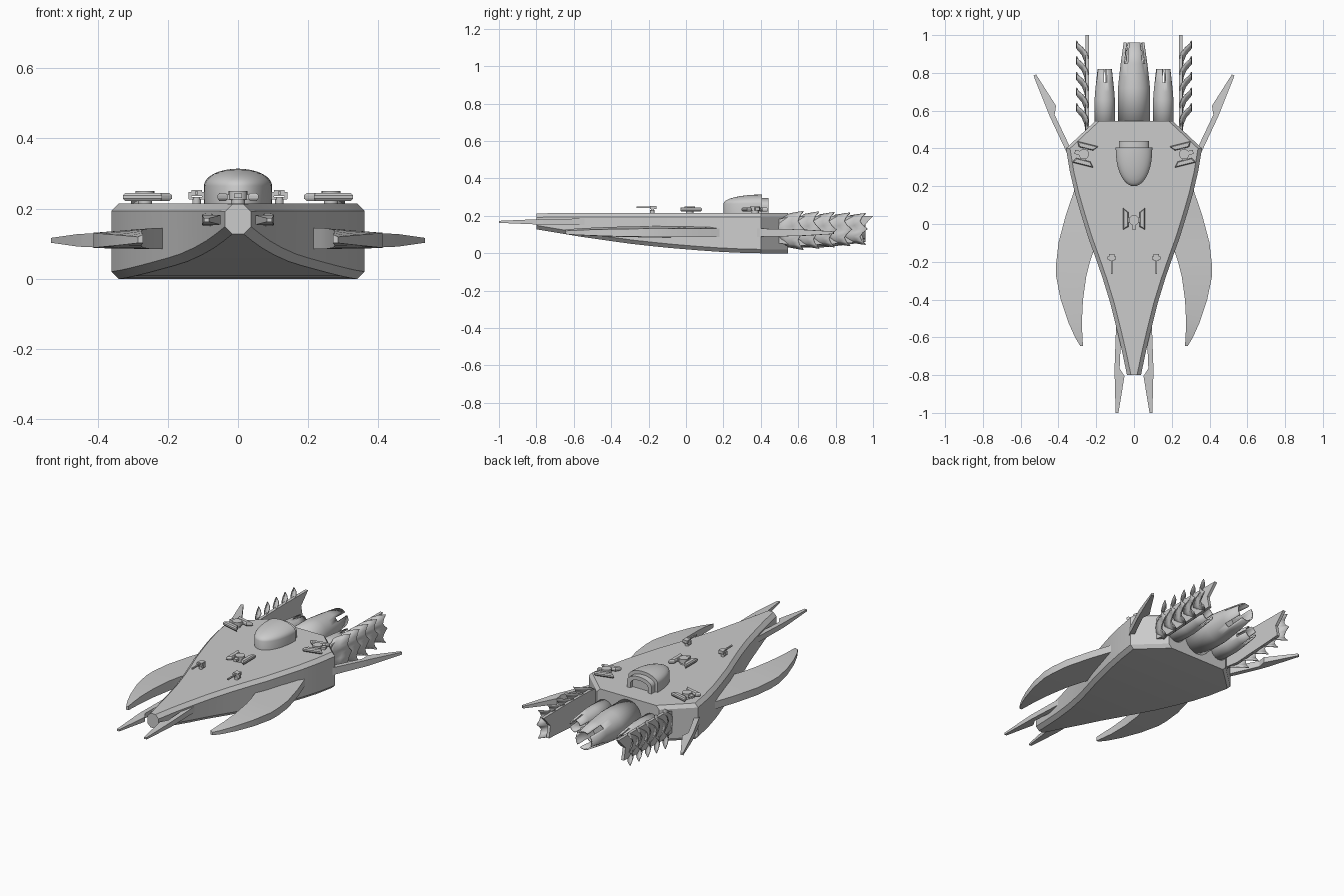
import bpy, bmesh
from math import sin, cos, pi, radians
from mathutils import Matrix, Vector

if "Cube" in bpy.data.objects:
    bpy.data.objects.remove(bpy.data.objects["Cube"])


def make(name, verts, faces, smooth=None, mat=None, solid=0):
    me = bpy.data.meshes.new(name)
    me.from_pydata([tuple(mat @ Vector(v)) if mat else v for v in verts], [], faces)
    bm = bmesh.new()
    bm.from_mesh(me)
    bmesh.ops.recalc_face_normals(bm, faces=bm.faces)
    bm.to_mesh(me)
    bm.free()
    ob = bpy.data.objects.new(name, me)
    bpy.context.collection.objects.link(ob)
    if solid:
        m = ob.modifiers.new("thickness", 'SOLIDIFY')
        m.thickness = solid
        m.offset = -1
    if smooth:
        bpy.ops.object.select_all(action='DESELECT')
        ob.select_set(True)
        bpy.context.view_layer.objects.active = ob
        bpy.ops.object.shade_smooth_by_angle(angle=radians(smooth))
    return ob


def loft(name, rings, **kw):
    n = len(rings[0])
    verts = [p for r in rings for p in r]
    faces = [(k*n+i, k*n+(i+1) % n, (k+1)*n+(i+1) % n, (k+1)*n+i)
             for k in range(len(rings)-1) for i in range(n)]
    faces += [tuple(range(n)), tuple(range(len(verts)-n, len(verts)))]
    return make(name, verts, faces, **kw)


def slab(name, outline, z0, z1, **kw):
    return loft(name, [[(x, y, z) for x, y in outline] for z in (z0, z1)], **kw)


def box(name, x0, x1, y0, y1, z0, z1, **kw):
    return slab(name, [(x0, y0), (x1, y0), (x1, y1), (x0, y1)], z0, z1, **kw)


def disc(name, r, z0, z1, n=16, **kw):
    c = [(r*cos(2*pi*i/n), r*sin(2*pi*i/n)) for i in range(n)]
    return slab(name, c, z0, z1, smooth=40, **kw)


# Hull: chamfered box sections (y, half width, bottom z, top z)
sections = [(-.80, .037, .128, .213), (-.68, .062, .108, .215), (-.56, .09, .088, .215),
            (-.42, .125, .068, .215), (-.29, .165, .05, .215), (-.18, .203, .038, .215),
            (-.07, .243, .027, .215), (.05, .28, .017, .215), (.16, .312, .009, .215),
            (.28, .34, .003, .215), (.40, .36, 0, .215), (.545, .205, 0, .215)]
rings = []
for y, w, b, t in sections:
    c = .021
    rings.append([(w-c, y, t), (w, y, t-c), (w, y, b+c), (w-c, y, b),
                  (c-w, y, b), (-w, y, b+c), (-w, y, t-c), (c-w, y, t)])
loft("hull", rings, smooth=25)

# Crescent side wings (y, inner x, outer x, half thickness)
wing = [(.19, .26, .312, .03), (.05, .25, .36, .03), (-.10, .20, .40, .03),
        (-.21, .236, .412, .03), (-.28, .253, .412, .029), (-.40, .27, .388, .026),
        (-.52, .276, .348, .021), (-.60, .273, .312, .016), (-.645, .27, .285, .012)]
for side, s in (("left", -1), ("right", 1)):
    loft(side + "_wing", [[(s*a, y, .115+h), (s*b, y, .112+h*.65), (s*b, y, .112-h*.8),
                           (s*a, y, .115-h)] for y, a, b, h in wing], smooth=30)

# Notched prongs at the nose and tail: (along, inner, outer, half thickness)
prong = [(-.03, -.018, .008, .02), (.0, -.018, .01, .019), (.195, -.012, .015, .016),
         (.235, -.038, .014, .015), (.43, -.008, .007, .006)]


def spike(name, s, base, direction, z, flip, thick):
    d = Vector(direction).normalized()
    o = Vector((d.y, -d.x)) * flip
    r = []
    for t, a, b, h in prong:
        p, q = Vector(base)+d*t+o*a, Vector(base)+d*t+o*b
        h *= thick
        r.append([(s*p.x, p.y, z-h), (s*q.x, q.y, z-h), (s*q.x, q.y, z+h), (s*p.x, p.y, z+h)])
    loft(name, r)


for side, s in (("left", -1), ("right", 1)):
    spike(side + "_nose_prong", s, (.086, -.57), (.01, -1), .168, -1, .9)
    spike(side + "_tail_spike", s, (.353, .395), (.172, .392), .11, 1, 1.15)


# Engine pipes with slotted nozzles, profile (y, radius)
def engine(name, x, z, profile, slots, n=32):
    verts = [(x+r*cos(2*pi*(i+.5)/n), y, z+r*sin(2*pi*(i+.5)/n))
             for y, r in profile for i in range(n)]
    faces = []
    for k in range(len(profile)-1):
        for i in range(n):
            if k == len(profile)-2 and ((i+1) in slots or (i+2) in slots):
                continue
            faces.append((k*n+i, k*n+(i+1) % n, (k+1)*n+(i+1) % n, (k+1)*n+i))
    ob = make(name, verts, faces, smooth=35, solid=.008)
    # inner plug
    y, r = profile[-3]
    loft(name + "_core", [[(x+r*.9*cos(2*pi*i/n), yy, z+r*.9*sin(2*pi*i/n))
                           for i in range(n)] for yy in (.52, y)], smooth=35)
    return ob


engine("main_engine", 0, .115, [(.53, .085), (.72, .085), (.78, .079), (.85, .071), (.96, .055)],
       (4, 12, 20, 28))
for side, s in (("left", -1), ("right", 1)):
    engine(side + "_engine", s*.155, .105,
           [(.50, .054), (.66, .054), (.70, .051), (.75, .046), (.82, .038)], (8, 16, 24, 32))

# Tail fins: inner plate and overlapping outward scales
plate = [(.45, .06), (.45, .17), (.55, .195), (.75, .20), (1.0, .198), (.935, .13),
         (.95, .06), (.78, .05), (.6, .04)]
rear = [(-1, 0), (-.75, -.02), (-.5, -.03), (-.25, -.015), (0, .01),
        (.25, -.015), (.5, -.03), (.75, -.02), (1, 0)]
for side, s in (("left", -1), ("right", 1)):
    loft(side + "_fin_plate", [[(s*x, y, z) for y, z in plate] for x in (.238, .256)])
    for i in range(5):
        tip = .63 + .083*i
        mid, half = .122 + .002*i, .102 - .005*i
        verts = []
        for v, off in rear:
            fy = tip - .15 + .07*v*v
            for u in (0, .33, .66, 1):
                y = fy + (tip+off-fy)*u
                x = .252 + .050*u*u - .012*v*v*(1-u)
                verts.append((s*x, y, mid + v*half*(.86+.14*u)))
        faces = [(a*4+b, a*4+b+1, a*4+b+5, a*4+b+4) for a in range(8) for b in range(3)]
        make(f"{side}_fin_scale_{i+1}", verts, faces, smooth=40, solid=.005)

# Cockpit: D-shaped base, dome and rear hatch
N = 20


def half_plan(f, y=.405):
    return [(.097*f*cos(pi*i/N), y - .205*f*sin(pi*i/N)**.9) for i in range(N+1)]


dome = [(1, .205), (1, .265)] + [(cos(a), .265+.049*sin(a)) for a in
                                 [pi/2*k/8 for k in range(1, 8)]] + [(.03, .314)]
loft("cockpit_dome", [[(x, y, z) for x, y in half_plan(f)] for f, z in dome], smooth=35)
arch = [(-.08, .21)] + [(-.08*cos(pi*i/12), .255+.04*sin(pi*i/12)) for i in range(13)] + [(.08, .21)]
inner = [(x*.72, .212+(z-.21)*.72) for x, z in arch]
loft("cockpit_hatch", [[(x, y, z) for x, z in p] for p, y in
                       ((arch, .39), (arch, .44), (inner, .44), (inner, .42))], smooth=35)


# Deck turrets: disc mount, barrel and two angled side pods
def turret(name, x, y, angle):
    m = Matrix.Translation((x, y, 0)) @ Matrix.Rotation(radians(angle), 4, 'Z')
    disc(name + "_mount", .02, .21, .23, mat=m)
    disc(name + "_head", .027, .226, .25, mat=m)
    box(name + "_crossbar", -.04, .04, -.012, .014, .225, .24, mat=m)
    box(name + "_barrel", -.011, .011, -.05, -.01, .23, .244, mat=m)
    for s in (-1, 1):
        pod = [(s*.03, -.035), (s*.058, -.05), (s*.058, .065), (s*.03, .042)]
        slim = [(s*.034, -.03), (s*.053, -.044), (s*.053, .058), (s*.034, .04)]
        loft(name + ("_pod_a" if s < 0 else "_pod_b"),
             [[(px, py, z) for px, py in p] for p, z in
              ((slim, .222), (pod, .229), (pod, .238), (slim, .245))], mat=m)


turret("front_turret", 0, .02, 0)
turret("right_turret", .265, .37, 104)
turret("left_turret", -.265, .37, -104)

# Small yoke guns on the foredeck
for side, s in (("left", -1), ("right", 1)):
    m = Matrix.Translation((s*.118, -.18, 0))
    n = side + "_gun"
    disc(n + "_post", .012, .21, .232, 10, mat=m)
    box(n + "_yoke", -.022, .022, -.008, .008, .226, .233, mat=m)
    for k, e in enumerate((-1, 1)):
        box(f"{n}_arm_{k+1}", e*.019-.004, e*.019+.004, -.008, .008, .228, .248, mat=m)
    box(n + "_breech", -.015, .015, -.012, .022, .236, .254, mat=m)
    box(n + "_barrel", -.004, .004, -.085, -.01, .241, .249, mat=m)
